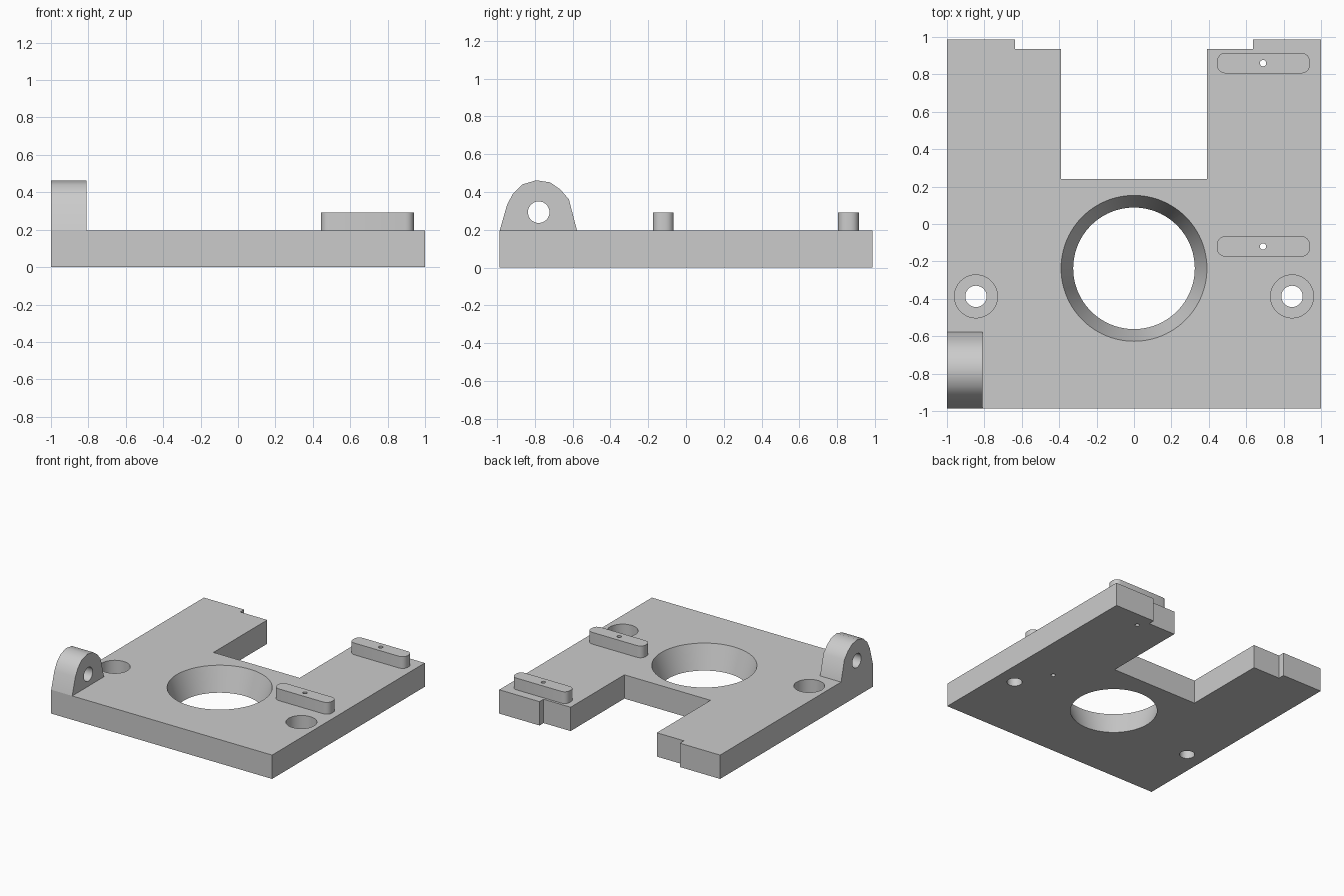
import bpy
import bmesh
from math import cos, sin, pi, radians
from mathutils import Matrix, Vector

default = bpy.data.objects.get("Cube")
if default:
    bpy.data.objects.remove(default, do_unlink=True)

grey = bpy.data.materials.new("light_grey")
grey.use_nodes = True
color = (0.6, 0.6, 0.6, 1)
grey.diffuse_color = color
grey.node_tree.nodes["Principled BSDF"].inputs["Base Color"].default_value = color

THICK = 0.195   # plate thickness
BACK = 0.987    # half depth of the plate


def finish(bm, name):
    bmesh.ops.recalc_face_normals(bm, faces=bm.faces)
    mesh = bpy.data.meshes.new(name)
    bm.to_mesh(mesh)
    bm.free()
    mesh.materials.append(grey)
    obj = bpy.data.objects.new(name, mesh)
    bpy.context.collection.objects.link(obj)
    return obj


def extrude(name, points, direction):
    """Solid made by sweeping a closed outline along a direction."""
    bm = bmesh.new()
    face = bm.faces.new([bm.verts.new(p) for p in points])
    result = bmesh.ops.extrude_face_region(bm, geom=[face], use_keep_orig=True)
    moved = [v for v in result["geom"] if isinstance(v, bmesh.types.BMVert)]
    bmesh.ops.translate(bm, verts=moved, vec=Vector(direction))
    return finish(bm, name)


def cut(target, center, r_low, r_high, height, axis="Z", segments=48):
    """Bore a straight or tapered round hole centred on a point."""
    bm = bmesh.new()
    turn = Matrix.Rotation(pi / 2, 4, "Y") if axis == "X" else Matrix()
    bmesh.ops.create_cone(bm, cap_ends=True, segments=segments, radius1=r_low,
                          radius2=r_high, depth=height,
                          matrix=Matrix.Translation(center) @ turn)
    cutter = finish(bm, "hole_cutter")
    cutter.hide_render = True
    mod = target.modifiers.new("hole", "BOOLEAN")
    mod.operation, mod.solver, mod.object = "DIFFERENCE", "EXACT", cutter
    bpy.context.view_layer.objects.active = target
    bpy.ops.object.modifier_apply(modifier=mod.name)
    bpy.data.objects.remove(cutter, do_unlink=True)


def smooth(obj, angle):
    bpy.ops.object.select_all(action="DESELECT")
    obj.select_set(True)
    bpy.context.view_layer.objects.active = obj
    bpy.ops.object.shade_smooth_by_angle(angle=radians(angle))


# Base plate: mirrored half outline with rear slot and stepped rear edges
half = [(1, -BACK), (1, BACK), (0.635, BACK), (0.635, 0.935),
        (0.39, 0.935), (0.39, 0.24)]
outline = half + [(-x, y) for x, y in reversed(half)]
plate = extrude("base_plate", [(x, y, 0) for x, y in outline], (0, 0, THICK))

# Large tapered opening, its taper carried slightly past both faces
extra = 0.03
flare = 0.065 / THICK * extra
cut(plate, (0, -0.237, THICK / 2), 0.325 - flare, 0.39 + flare,
    THICK + 2 * extra, segments=96)

# Counterbored bolt holes
for side in (-1, 1):
    x, y = side * 0.845, -0.387
    cut(plate, (x, y, THICK), 0.115, 0.115, 0.26)
    cut(plate, (x, y, 0.1), 0.057, 0.057, 0.4)

# Rounded locating bars, each with a pin hole through bar and plate
RADIUS = 0.044
for label, y in (("rear", 0.86), ("middle", -0.12)):
    points = []
    for corner, (sx, sy) in enumerate([(1, 1), (-1, 1), (-1, -1), (1, -1)]):
        for step in range(5):
            a = (corner + step / 4) * pi / 2
            points.append((0.692 + sx * (0.248 - RADIUS) + RADIUS * cos(a),
                           y + sy * (0.055 - RADIUS) + RADIUS * sin(a), THICK))
    bar = extrude(label + "_locating_bar", points, (0, 0, 0.096))
    for part in (plate, bar):
        cut(part, (0.69, y, 0.15), 0.017, 0.017, 0.5, segments=20)
    smooth(bar, 30)

# Hinge lug with domed top and cross hole
profile = [(-BACK, THICK), (-0.947, 0.334), (-0.915, 0.393), (-0.867, 0.44),
           (-0.793, 0.462), (-0.72, 0.451), (-0.666, 0.414),
           (-0.62, 0.361), (-0.577, THICK)]
lug = extrude("hinge_lug", [(-1, y, z) for y, z in profile], (0.19, 0, 0))
cut(lug, (-0.9, -0.78, 0.293), 0.057, 0.057, 0.4, axis="X")
smooth(lug, 40)
smooth(plate, 30)
